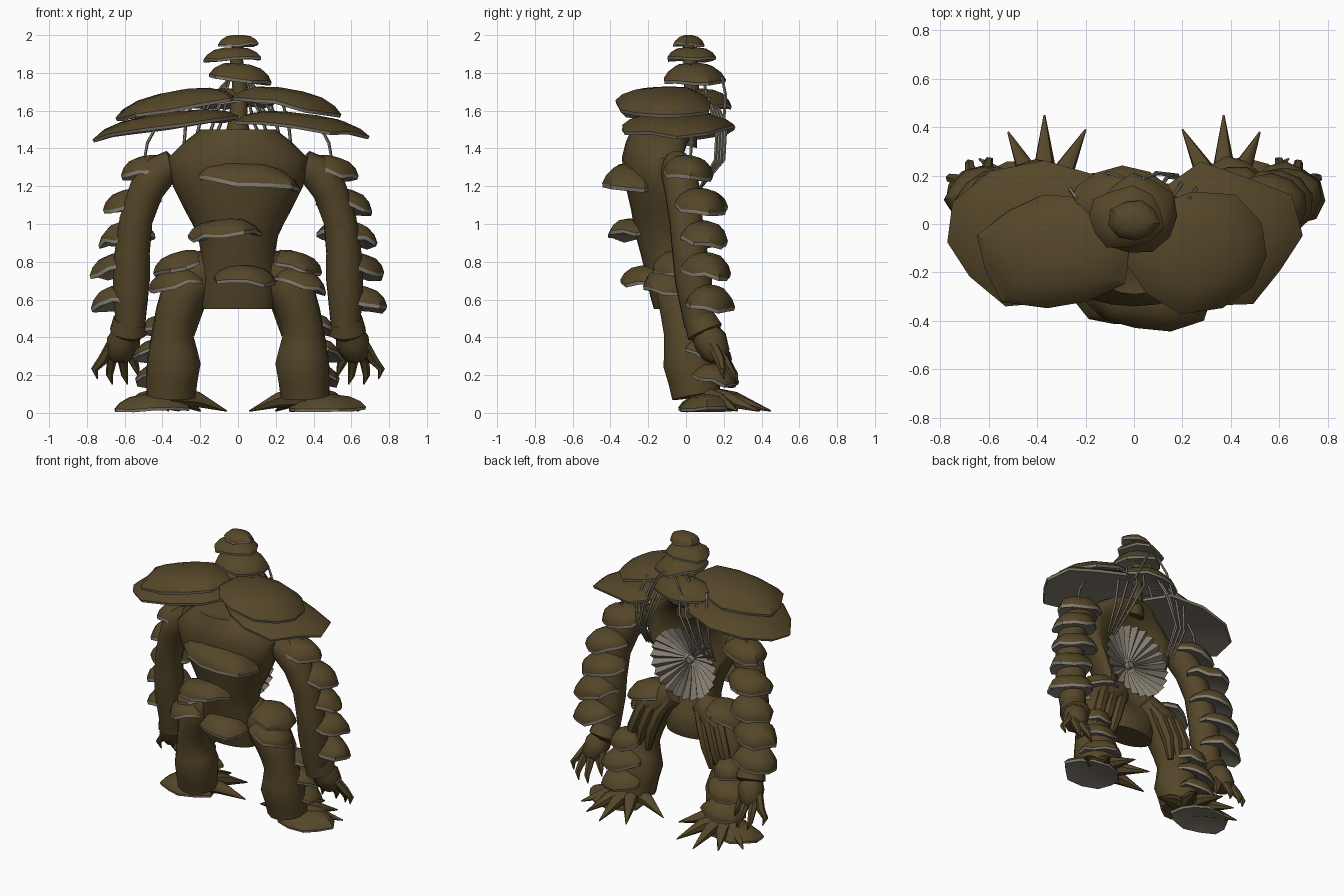
import bpy, bmesh, random
from math import sin, cos, pi, radians
from mathutils import Vector, Matrix, Euler

random.seed(4)
if "Cube" in bpy.data.objects:
    bpy.data.objects.remove(bpy.data.objects["Cube"])


def material(name, rgb):
    m = bpy.data.materials.new(name)
    m.use_nodes = True
    m.diffuse_color = (*rgb, 1)
    m.node_tree.nodes["Principled BSDF"].inputs["Base Color"].default_value = (*rgb, 1)
    return m


BROWN = material("bark brown", (0.09, 0.062, 0.022))
GREY = material("gill grey", (0.22, 0.195, 0.155))


def finish(name, bm, mats, angle=40, fix=True):
    if fix:
        bmesh.ops.recalc_face_normals(bm, faces=bm.faces)
    me = bpy.data.meshes.new(name)
    bm.to_mesh(me)
    bm.free()
    for m in mats:
        me.materials.append(m)
    ob = bpy.data.objects.new(name, me)
    bpy.context.collection.objects.link(ob)
    if angle:
        bpy.ops.object.select_all(action='DESELECT')
        ob.select_set(True)
        bpy.context.view_layer.objects.active = ob
        bpy.ops.object.shade_smooth_by_angle(angle=radians(angle))


def skin(bm, rings, first_grey=None):
    """Bridge rings of points and close both ends."""
    rows = [[bm.verts.new(p) for p in ring] for ring in rings]
    n = len(rows[0])
    for k in range(len(rows) - 1):
        a, b = rows[k], rows[k + 1]
        for i in range(n):
            f = bm.faces.new((a[i], a[(i + 1) % n], b[(i + 1) % n], b[i]))
            f.material_index = int(first_grey is not None and k >= first_grey)
    bm.faces.new(rows[0][::-1])
    end = bm.faces.new(rows[-1])
    end.material_index = int(first_grey is not None)


def tube(name, path, sides=8, mat=BROWN):
    """Round limb through (x, y, z, radius) points."""
    pts = [Vector(p[:3]) for p in path]
    rings, old, u = [], None, None
    for i, p in enumerate(pts):
        t = (pts[min(i + 1, len(pts) - 1)] - pts[max(i - 1, 0)]).normalized()
        if old is None:
            u = t.orthogonal().normalized()
        else:
            u = old.rotation_difference(t) @ u
        v, r, old = t.cross(u), path[i][3], t
        rings.append([p + r * (u * cos(2 * pi * k / sides) + v * sin(2 * pi * k / sides))
                      for k in range(sides)])
    bm = bmesh.new()
    skin(bm, rings)
    finish(name, bm, [mat], 50)


def side_tube(name, s, path, sides=8, mat=BROWN):
    tube(name, [(s * x, y, z, r) for x, y, z, r in path], sides, mat)


def cap(name, pos, rx, ry, h, roll=0.0, pitch=0.0, sides=11):
    """Fungus cap: brown dome, thin grey lip and hollow grey underside."""
    wob = [(random.uniform(0.9, 1.08), random.uniform(-0.13, 0.13)) for _ in range(sides)]
    turn = random.random()
    mat = Matrix.Translation(pos) @ Euler((pitch, roll, 0)).to_matrix().to_4x4()
    rings = []
    for r, z in [(.25, 1), (.6, .87), (.86, .56), (1, .2), (.98, 0.02), (.55, .2), (.12, .25)]:
        ring = []
        for i, (j, dz) in enumerate(wob):
            a = 2 * pi * (i + turn) / sides
            ring.append(mat @ Vector((rx * r * j * cos(a), ry * r * j * sin(a), h * (z + dz * r * r))))
        rings.append(ring)
    bm = bmesh.new()
    skin(bm, rings, 3)
    finish(name, bm, [BROWN, GREY], 38)


# Torso: horizontal sections with a hollow back (z, rx, centre y, ry, dent)
bm = bmesh.new()
rings = []
for z, rx, cy, ry, dent in [(.55, .185, -.07, .1, 0), (.62, .195, -.07, .12, 0), (.72, .2, -.08, .13, .03),
                            (.84, .195, -.08, .16, .15), (.95, .215, -.08, .19, .21),
                            (1.07, .28, -.08, .21, .24), (1.2, .345, -.1, .22, .24),
                            (1.35, .37, -.11, .23, .2), (1.43, .29, -.11, .21, .1),
                            (1.5, .2, -.11, .18, 0)]:
    rings.append([(rx * cos(a), cy + ry * sin(a) - dent * max(0, sin(a)) ** 3, z)
                  for a in [2 * pi * k / 24 for k in range(24)]])
skin(bm, rings)
finish("torso", bm, [BROWN], 50)

# Pleated gill fan in the back
bm = bmesh.new()
rows = []
for r, y, pleat in [(.025, -.06, .003), (.14, -.02, .012), (.25, .03, .018)]:
    rows.append([bm.verts.new((r * cos(pi * k / 24), y + pleat * (-1) ** k, 1.07 + r * sin(pi * k / 24)))
                 for k in range(48)])
for a, b in zip(rows, rows[1:]):
    for k in range(48):
        bm.faces.new((a[k], a[(k + 1) % 48], b[(k + 1) % 48], b[k])).normal_flip()
finish("gill_fan", bm, [GREY], 0, False)
tube("gill_fan_hub", [(0, -.1, 1.07, .04), (0, -.03, 1.07, .022)], 8, GREY)

# Neck and stacked head caps
tube("neck_stem", [(0, -.02, 1.42, .08), (0, .01, 1.55, .05), (.01, .03, 1.72, .04),
                   (-.01, .02, 1.88, .035), (0, .015, 1.96, .03)])
cap("head_cap_top", (0, .015, 1.942), .105, .09, .058, sides=9)
cap("head_cap_middle", (-.035, .025, 1.86), .16, .13, .075, -.05)
cap("head_cap_lower", (.01, .04, 1.755), .175, .165, .095, .15)
cap("nape_cap", (-.04, .1, 1.625), .22, .14, .09, 0, -.1)

# Shoulder plates
cap("right_upper_shoulder_cap", (-.32, -.115, 1.605), .33, .25, .1, -.18)
cap("left_upper_shoulder_cap", (.26, -.115, 1.615), .31, .25, .1, .17)
cap("right_lower_shoulder_cap", (-.39, -.05, 1.495), .39, .29, .09, -.15)
cap("left_lower_shoulder_cap", (.33, -.05, 1.495), .36, .29, .09, .12)

# Front caps
cap("chest_cap", (.07, -.29, 1.2), .27, .16, .12, .1)
cap("belly_cap", (-.07, -.28, .925), .2, .135, .1, -.1)
cap("groin_cap", (.04, -.2, .68), .17, .15, .1, .08)

for s, side in ((1, "left"), (-1, "right")):
    # Arm, cuff, palm
    side_tube(side + "_arm", s, [(.34, -.05, 1.33, .07), (.41, -.04, 1.28, .095), (.485, -.02, 1.18, .095),
                                 (.54, 0, 1.02, .09), (.56, .02, .85, .095), (.565, .04, .7, .1),
                                 (.57, .07, .46, .08)], 12)
    side_tube(side + "_cuff", s, [(.575, .07, .5, .085), (.58, .1, .43, .1), (.585, .11, .41, .07)], 12)
    side_tube(side + "_palm", s, [(.585, .09, .44, .07), (.605, .13, .38, .09),
                                  (.625, .16, .31, .075), (.63, .17, .28, .05)])
    # Clawed fingers
    for x0, x1, y1, z1 in [(.67, .75, .2, .18), (.65, .67, .26, .15), (.61, .59, .27, .15), (.56, .53, .2, .19)]:
        side_tube(side + "_finger", s, [(x0, .14, .36, .03), (x0 * .55 + x1 * .45 + .01, .1 + y1 * .4, .28, .028),
                                        (x1 + .01, y1 - .01, z1 + .05, .019), (x1 - .005, y1, z1, .003)], 6)
    # Arm caps
    for k, (outer, back, z) in enumerate([(.62, .13, 1.25), (.7, .2, 1.075), (.72, .21, .905),
                                          (.77, .23, .735), (.77, .24, .565)]):
        cap(f"{side}_arm_cap_{k + 1}", (s * (outer - .145), back - .125, z), .155, .135, .11, s * .18, -.12)

    # Leg, cut flat above the foot
    side_tube(side + "_leg", s, [(.1, -.03, .82, .08), (.2, -.035, .74, .12), (.285, -.035, .64, .125),
                                 (.325, -.02, .52, .115), (.345, -.01, .43, .11), (.345, .01, .34, .13),
                                 (.34, .02, .27, .145), (.35, .04, .18, .138), (.355, .055, .09, .132)], 12)
    # Thigh caps
    cap(side + "_hip_cap", (s * .29, -.03, .755), .15, .15, .1, s * .28)
    cap(side + "_thigh_cap", (s * .32, -.09, .66), .15, .13, .1, s * .22)
    # Calf caps wrapped round the back
    for k, (x, y, z, r) in enumerate([(.4, .09, .43, .11), (.41, .11, .3, .15), (.4, .14, .17, .15)]):
        cap(f"{side}_calf_cap_{k + 1}", (s * x, y, z), r, r * .9, .09, s * .12, -.25)
    # Foot cap and claws
    cap(side + "_foot_cap", (s * .46, .12, .012), .205, .15, .085)
    for x, y in [(.06, .17), (.2, .39), (.37, .45), (.52, .38), (.64, .27)]:
        side_tube(side + "_toe_claw", s, [(.37, .07, .09, .06), (.37 + (x - .37) * .5, .07 + (y - .07) * .5, .07, .042),
                                          (x, y, .01, .004)], 7)
    # Roots on the back of the thigh
    for k in range(3):
        x = .1 + .07 * k
        side_tube(side + "_thigh_root", s, [(x, .02, .8, .025), (x + .07, .06, .69, .042),
                                            (x + .12, .08, .55, .04), (x + .15, .07, .41, .02)], 7)
    # Hanging strands
    for k in range(4):
        x = .05 + .06 * k + random.uniform(-.015, .015)
        y = .2 - .015 * k
        tube(side + "_back_strand", [(s * x, y - .05, 1.67, .008), (s * (x + .04), y + .01, 1.52, .009),
                                     (s * (x * .6 + .15), y, 1.34, .009), (s * (x * .3 + .2), .06, 1.17, .006)], 5, GREY)
    for x, y in [(.07, .03), (.13, .09), (.1, .19)]:
        tube(side + "_neck_strand", [(s * .04, y, 1.78, .007), (s * x, y + .02, 1.68, .008),
                                     (s * (x + .06), y + .01, 1.55, .008)], 5, GREY)
    side_tube(side + "_shoulder_strand", s, [(.42, .02, 1.54, .008), (.48, .03, 1.43, .009), (.5, .02, 1.32, .007)], 5, GREY)
